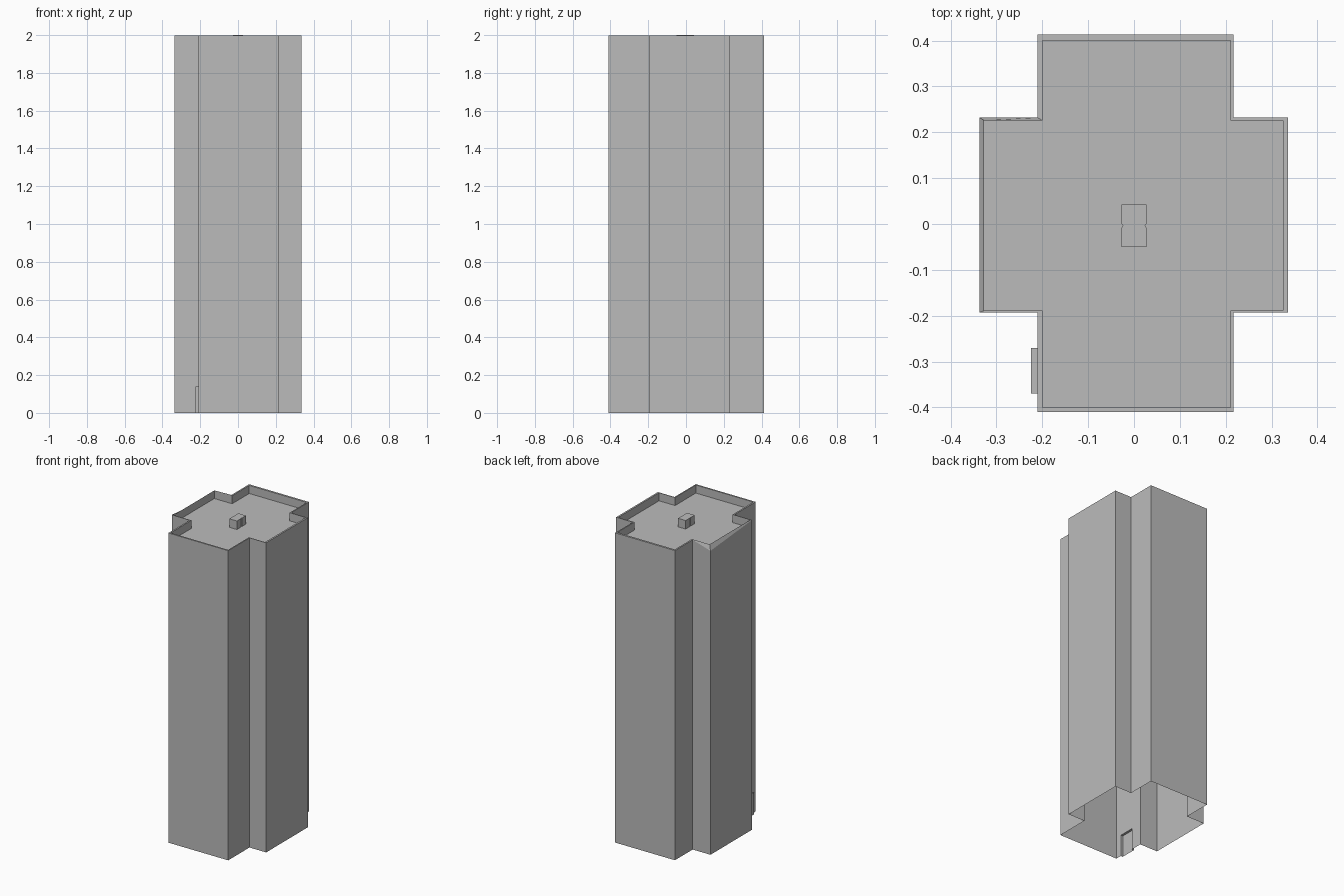
import bpy, bmesh

cube = bpy.data.objects.get("Cube")
if cube:
    bpy.data.objects.remove(cube, do_unlink=True)

# One plain grey for the whole building
grey = bpy.data.materials.new("concrete_grey")
grey.use_nodes = True
colour = (0.5, 0.5, 0.5, 1)
grey.diffuse_color = colour
grey.node_tree.nodes["Principled BSDF"].inputs["Base Color"].default_value = colour

PARAPET, ROOF = 1.997, 1.945
DOOR_H, DOOR_DEPTH = 0.14, 0.015


def make_object(name, bm):
    mesh = bpy.data.meshes.new(name)
    bm.to_mesh(mesh)
    bm.free()
    mesh.materials.append(grey)
    obj = bpy.data.objects.new(name, mesh)
    bpy.context.collection.objects.link(obj)
    return obj


def ring(bm, points, z):
    return [bm.verts.new((x, y, z)) for x, y in points]


def bridge(bm, low, high, skip=None):
    """Join two closed rings with quads, leaving out one span if asked."""
    n = len(low)
    for i in range(n):
        if i != skip:
            j = (i + 1) % n
            bm.faces.new((low[i], low[j], high[j], high[i]))


def cross(x0, x1, x2, x3, y0, y1, y2, y3):
    """Counter-clockwise plan of a cross, starting at its front left corner."""
    return [(x1, y0), (x2, y0), (x2, y1), (x3, y1), (x3, y2), (x2, y2),
            (x2, y3), (x1, y3), (x1, y2), (x0, y2), (x0, y1), (x1, y1)]


outer = cross(-0.337, -0.21, 0.217, 0.336, -0.41, -0.193, 0.232, 0.413)
inner = cross(-0.327, -0.20, 0.21, 0.325, -0.40, -0.189, 0.226, 0.40)

# Tower: hollow walls open below, parapet rim and sunken roof
bm = bmesh.new()
base = ring(bm, outer, 0)
top = ring(bm, outer, PARAPET)
rim = ring(bm, inner, PARAPET)
roof = ring(bm, inner, ROOF)
DOOR_WALL = 11
bridge(bm, base, top, skip=DOOR_WALL)
bridge(bm, top, rim)
bridge(bm, rim, roof)
bm.faces.new(roof)
top[9].co.z = 1.96  # sagging parapet corner

# Wall around the doorway, running from the inner notch to the front
wall_x, back_y, front_y = -0.21, -0.27, -0.37


def wall_vert(y, z, out=0):
    return bm.verts.new((wall_x - out, y, z))


a, b = wall_vert(back_y, 0), wall_vert(front_y, 0)
c, d = wall_vert(front_y, DOOR_H), wall_vert(back_y, DOOR_H)
bm.faces.new((base[11], a, d, top[11]))
bm.faces.new((b, base[0], top[0], c))
bm.faces.new((d, c, top[0], top[11]))

# Projecting doorway, hollow behind
e, f = wall_vert(back_y, 0, DOOR_DEPTH), wall_vert(front_y, 0, DOOR_DEPTH)
g, h = wall_vert(front_y, DOOR_H, DOOR_DEPTH), wall_vert(back_y, DOOR_H, DOOR_DEPTH)
for quad in ((e, f, g, h), (a, e, h, d), (f, b, c, g), (h, g, c, d)):
    bm.faces.new(quad)
make_object("tower_walls_and_roof", bm)

# Rooftop housing: two joined blocks with a shallow nick between them
side = [(0.027, -0.05), (0.027, -0.008), (0.024, -0.004), (0.027, 0), (0.027, 0.042)]
plan = side + [(-x, y) for x, y in reversed(side)]
bm = bmesh.new()
low, high = ring(bm, plan, ROOF), ring(bm, plan, 2.0)
bridge(bm, low, high)
bm.faces.new(high)
make_object("rooftop_housing", bm)
